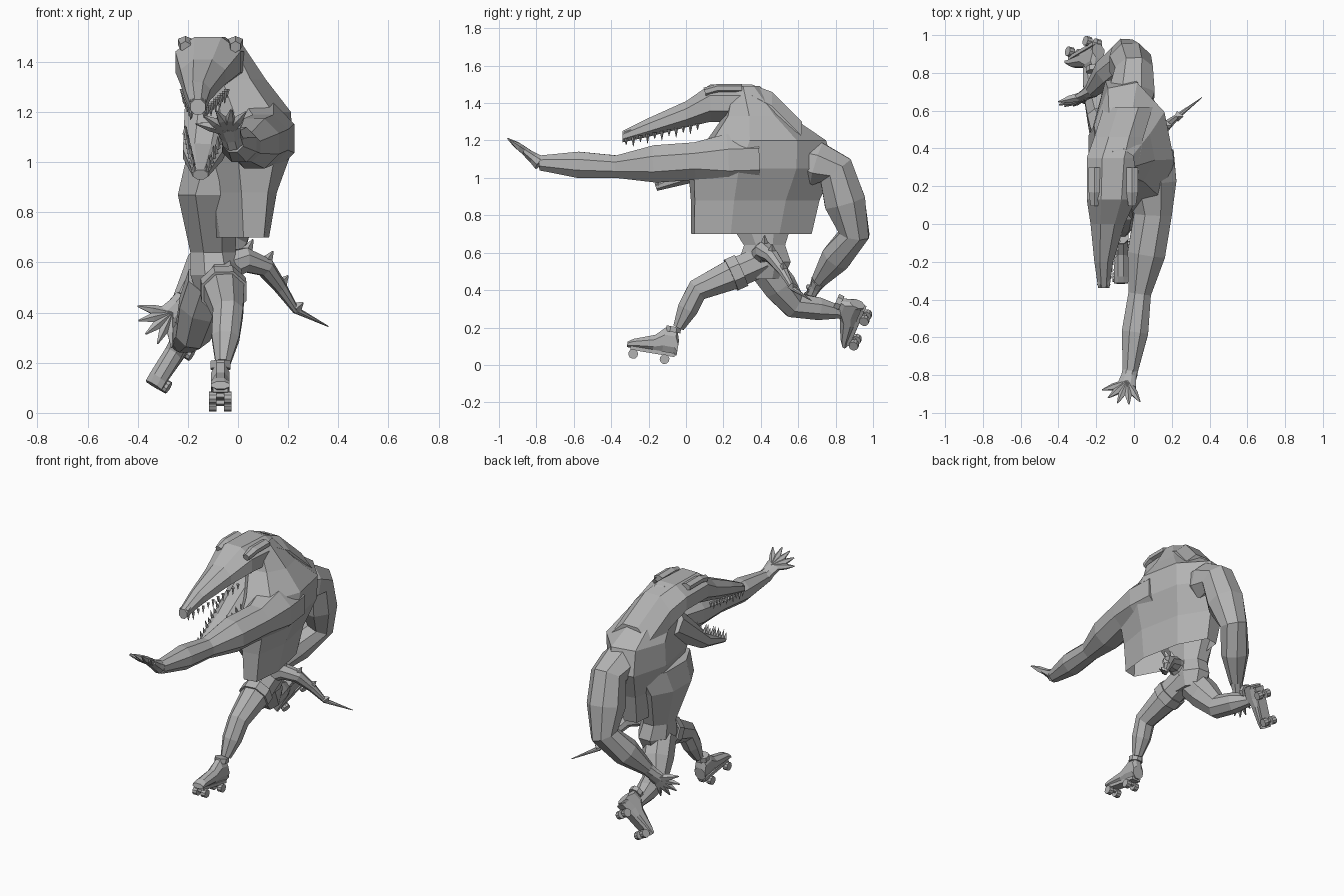
import bpy, bmesh, math
from mathutils import Vector

cube = bpy.data.objects.get("Cube")
if cube:
    bpy.data.objects.remove(cube)

grey = bpy.data.materials.new("plain_grey")
grey.use_nodes = True
grey.diffuse_color = (.45, .45, .45, 1)
grey.node_tree.nodes["Principled BSDF"].inputs["Base Color"].default_value = grey.diffuse_color

ACROSS = Vector((1, 0, 0))
DEEP = Vector((0, 1, 0))
UP = Vector((0, 0, 1))


def finish(name, mesh_builder):
    bmesh.ops.recalc_face_normals(mesh_builder, faces=mesh_builder.faces)
    mesh = bpy.data.meshes.new(name)
    mesh_builder.to_mesh(mesh)
    mesh_builder.free()
    mesh.materials.append(grey)
    bpy.context.collection.objects.link(bpy.data.objects.new(name, mesh))


def add_loft(builder, sections, side=ACROSS, axis=None, sides=8, caps=True):
    """Skin a tube through sections of (x, y, z, half width[, half depth])."""
    points = [Vector(section[:3]) for section in sections]
    last = len(points) - 1
    widen = 1 / math.cos(math.pi / sides)
    rows = []
    for i, section in enumerate(sections):
        along = axis or (points[min(i + 1, last)] - points[max(i - 1, 0)])
        along = along.normalized()
        wide = (side - along * side.dot(along)).normalized()
        deep = along.cross(wide)
        row = []
        for j in range(sides):
            angle = math.tau * (j + .5) / sides
            offset = wide * section[3] * math.cos(angle) + deep * section[-1] * math.sin(angle)
            row.append(builder.verts.new(points[i] + offset * widen))
        rows.append(row)
    for lower, upper in zip(rows, rows[1:]):
        for j in range(sides):
            builder.faces.new((lower[j - 1], lower[j], upper[j], upper[j - 1]))
    if caps:
        builder.faces.new(rows[0])
        builder.faces.new(rows[-1])


def loft(name, sections, **options):
    builder = bmesh.new()
    add_loft(builder, sections, **options)
    finish(name, builder)


def between(start, end, amount):
    return tuple(a + (b - a) * amount for a, b in zip(start, end))


def limb(name, joints, bulge):
    """Loft through the joints with a swollen muscle halfway along each bone."""
    sections = [joints[0]]
    for start, end in zip(joints, joints[1:]):
        x, y, z, radius = between(start, end, .5)
        sections += [(x, y, z, radius + bulge), end]
    loft(name, sections)


def add_spike(builder, base, tip, radius):
    direction = tip - base
    add_loft(builder, [(*base, radius), (*tip, radius / 9)], side=direction.orthogonal(), sides=4)


# Vest, open at the hem and turned with the twisted shoulders
loft("vest", [(0, .35, .7, .1, .32), (0, .37, .88, .13, .34), (0, .4, 1.05, .19, .38),
              (0, .43, 1.2, .19, .31), (-.04, .38, 1.33, .14, .17), (-.07, .32, 1.49, .07, .07)],
     side=Vector((1, .2, 0)), axis=UP, caps=False)

# Bare hips, waist and chest inside the vest
loft("belly", [(-.09, .42, .46, .07, .1), (-.09, .42, .55, .1, .14), (-.1, .42, .64, .09, .11),
               (-.12, .38, .87, .12, .22), (-.08, .4, 1, .13, .25)], axis=UP)

# Long snouted head and hanging jaw
loft("upper_head", [(-.16, -.34, 1.22, .03), (-.16, -.2, 1.27, .05), (-.14, 0, 1.34, .09, .07),
                    (-.12, .13, 1.4, .13, .1), (-.11, .35, 1.4, .14, .1),
                    (-.08, .46, 1.33, .13), (-.03, .62, 1.17, .13)], axis=DEEP)
loft("lower_jaw", [(-.15, -.16, .95, .03, .02), (-.14, .06, 1.03, .08, .05),
                   (-.1, .34, 1.24, .11, .1)])

# Brow ridges and nostrils
for sign in (-1, 1):
    x = sign * .1 - .11
    loft("brow_ridge", [(x, .1, 1.46, .02), (x, .17, 1.48, .03, .02), (x, .3, 1.48, .03, .02)], sides=6)
    x = sign * .02 - .16
    loft("nostril", [(x, -.33, 1.24, .01), (x, -.27, 1.26, .01)], sides=6)


# Rows of teeth, spreading apart from the jaw tip to the hinge
def teeth(name, tip, hinge, spread, count, point):
    builder = bmesh.new()
    for i in range(count):
        amount = i / count
        centre = Vector(tip).lerp(Vector(hinge), amount)
        length = .05 if i % 2 else .035
        for sign in (-1, 1):
            base = centre + ACROSS * sign * (.025 + spread * amount)
            add_spike(builder, base, base + point * length, .008)
    finish(name, builder)


teeth("upper_teeth", (-.16, -.32, 1.21), (-.13, .1, 1.3), .07, 11, -UP)
teeth("lower_teeth", (-.15, -.15, .96), (-.13, .15, 1.13), .06, 9, UP - DEEP * .4)

# Arms: one reaches forward, the other swings behind
left_wrist = (-.02, -.78, 1.08, .04)
right_wrist = (-.22, .71, .45, .04)
limb("left_arm", [(.07, .38, 1.1, .14), (.1, .05, 1.09, .1), (.03, -.37, 1.06, .06), left_wrist], .02)
limb("right_arm", [(-.02, .6, 1.1, .1), (0, .8, 1.04, .1), (-.04, .9, .7, .08), right_wrist], .02)


# Hands: flat palm with a fan of five clawed fingers
def hand(name, wrist, forward, thumbward):
    forward = forward.normalized()
    thumbward = (thumbward - forward * thumbward.dot(forward)).normalized()
    start = Vector(wrist[:3])
    palm = start + forward * .1
    loft(name + "_palm", [wrist, (*start.lerp(palm, .4), .04, .03), (*palm, .05, .02)], side=thumbward)
    builder = bmesh.new()
    for i in range(5):
        angle = math.radians(i * 25 - 40)
        reach = forward * math.cos(angle) + thumbward * math.sin(angle)
        knuckle = palm - forward * .02
        add_loft(builder, [(*knuckle, .02), (*(knuckle + reach * .08), .016),
                           (*(knuckle + reach * .14), .003)],
                 side=forward.cross(thumbward), sides=5)
    finish(name + "_fingers", builder)


hand("left_hand", left_wrist, Vector((-.2, -.8, .6)), -ACROSS)
hand("right_hand", right_wrist, Vector((-.6, -.4, -.7)), UP - ACROSS)

# Legs with short trouser cuffs
legs = {"left": [(-.07, .42, .56, .08), (-.04, .06, .4, .06), (-.06, -.04, .2, .03)],
        "right": [(-.11, .42, .53, .09), (-.18, .58, .32, .07), (-.24, .84, .28, .03)]}
for name, joints in legs.items():
    limb(name + "_leg", joints, .01)
    cuff = [between(joints[0], joints[1], amount) for amount in (.35, .5)]
    loft(name + "_cuff", [(*ring[:3], .09) for ring in cuff])


# Roller skates: boot, sole plate, ankle band, axles and wheels
def skate(name, heel, forward, up):
    forward = forward.normalized()
    up = (up - forward * up.dot(forward)).normalized()
    side = forward.cross(up)

    def at(ahead, height, out=0):
        return heel + forward * ahead + up * height + side * out

    boot = [(-.04, .08), (-.02, .14), (.04, .14), (.09, .09), (.2, .05), (.23, .03)]
    loft(name + "_boot", [(*at(ahead, height / 2), .037, height / 2) for ahead, height in boot],
         side=side, axis=forward)
    loft(name + "_plate", [(*at(ahead, 0), .03, .01) for ahead in (-.03, .21)],
         side=side, axis=forward, sides=4)
    loft(name + "_band", [(*at(0, height), .04) for height in (.12, .15)], side=side, axis=up)
    for ahead in (.02, .19):
        loft(name + "_axle", [(*at(ahead, -.02, out), .012) for out in (-.03, .03)],
             side=forward, axis=side, sides=6)
        for centre in (-.03, .03):
            loft(name + "_wheel", [(*at(ahead, -.03, centre + edge), .025) for edge in (-.015, .015)],
                 side=forward, axis=side, sides=10)


skate("left_skate", Vector((-.07, -.09, .057)), Vector((0, -1, .17)), UP)
skate("right_skate", Vector((-.21, .94, .28)), Vector((-.5, -.3, -.7)), UP * .45 - DEEP)

# Tapering tail with a spike on each bend
path = [(-.06, .4, .58), (.03, .42, .61), (.11, .46, .58), (.17, .52, .5),
        (.23, .57, .41), (.36, .67, .345)]
tail = [(*point, .06 - .0116 * i) for i, point in enumerate(path)]
loft("tail", tail, side=Vector((-.5, .8, 0)))
builder = bmesh.new()
for x, y, z, radius in tail[1:-1]:
    base = Vector((x, y, z + radius / 2))
    add_spike(builder, base, base + UP * (radius + .01) + ACROSS * .03, .02)
finish("tail_spikes", builder)
